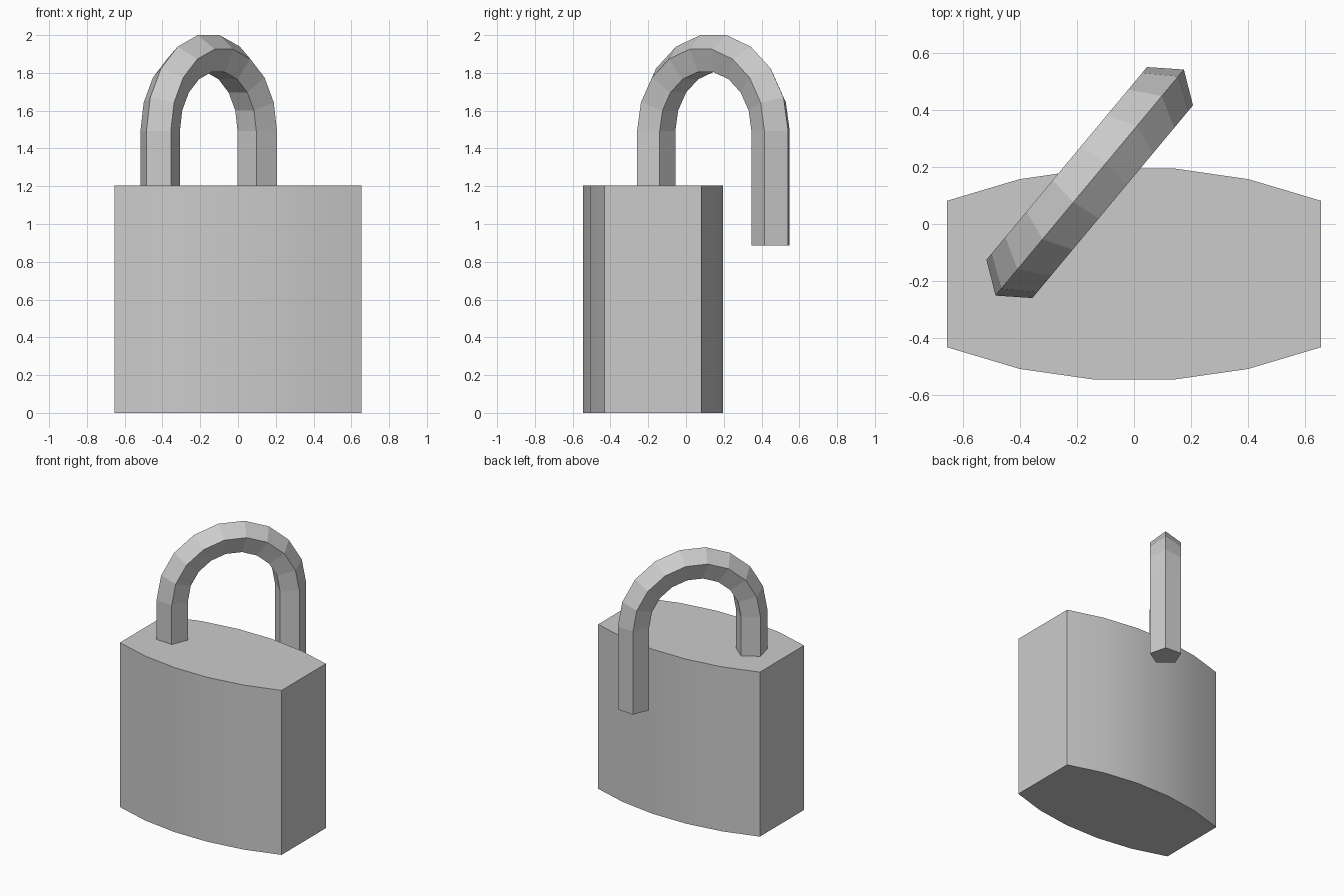
import bpy, bmesh, math
from mathutils import Vector

cube = bpy.data.objects.get("Cube")
if cube:
    bpy.data.objects.remove(cube, do_unlink=True)

GREY = (0.6, 0.6, 0.6, 1)
metal = bpy.data.materials.new("grey metal")
metal.use_nodes = True
metal.diffuse_color = GREY
metal.node_tree.nodes["Principled BSDF"].inputs["Base Color"].default_value = GREY


def loft(name, rings):
    """Skin a list of equal-sized closed rings and cap both ends."""
    bm = bmesh.new()
    loops = [[bm.verts.new(p) for p in ring] for ring in rings]
    for a, b in zip(loops, loops[1:]):
        for i in range(len(a)):
            j = (i + 1) % len(a)
            bm.faces.new((a[i], a[j], b[j], b[i]))
    bm.faces.new(loops[0])
    bm.faces.new(loops[-1])
    bmesh.ops.recalc_face_normals(bm, faces=bm.faces[:])
    mesh = bpy.data.meshes.new(name)
    bm.to_mesh(mesh)
    bm.free()
    mesh.materials.append(metal)
    obj = bpy.data.objects.new(name, mesh)
    bpy.context.collection.objects.link(obj)
    return obj


# Lock body: a barrel-sided footprint, mirrored both ways and extruded
BODY_Y, BODY_TOP = -0.175, 1.205
quarter = [(0.655, 0.256), (0.4, 0.332), (0.135, 0.37)]
half = quarter + [(-x, y) for x, y in reversed(quarter)]
outline = half + [(-x, -y) for x, y in half]
body = loft("lock_body", [[(x, y + BODY_Y, z) for x, y in outline]
                          for z in (0, BODY_TOP)])
bpy.context.view_layer.objects.active = body
body.select_set(True)
bpy.ops.object.shade_smooth_by_angle(angle=math.radians(25))

# Shackle: a five-sided bar swept along an arch, swung open diagonally
ARCH, BAR, STEPS = 0.405, 0.11, 9
centre = Vector((-0.155, 0.145, 1.493))
along = Vector((0.64, 0.768, 0))
across = Vector((0.768, -0.64, 0))
up = Vector((0, 0, 1))


def bar_ring(angle, drop=0):
    outward = along * math.cos(angle) + up * math.sin(angle)
    origin = centre + outward * ARCH - up * drop
    turns = [math.tau * k / 5 for k in range(5)]
    return [origin + (outward * math.cos(t) + across * math.sin(t)) * BAR
            for t in turns]


arch = [bar_ring(math.pi * i / STEPS) for i in range(STEPS + 1)]
free_end = bar_ring(0, centre.z - 0.885)
held_end = bar_ring(math.pi, centre.z - 1.15)
loft("shackle", [free_end] + arch + [held_end])
